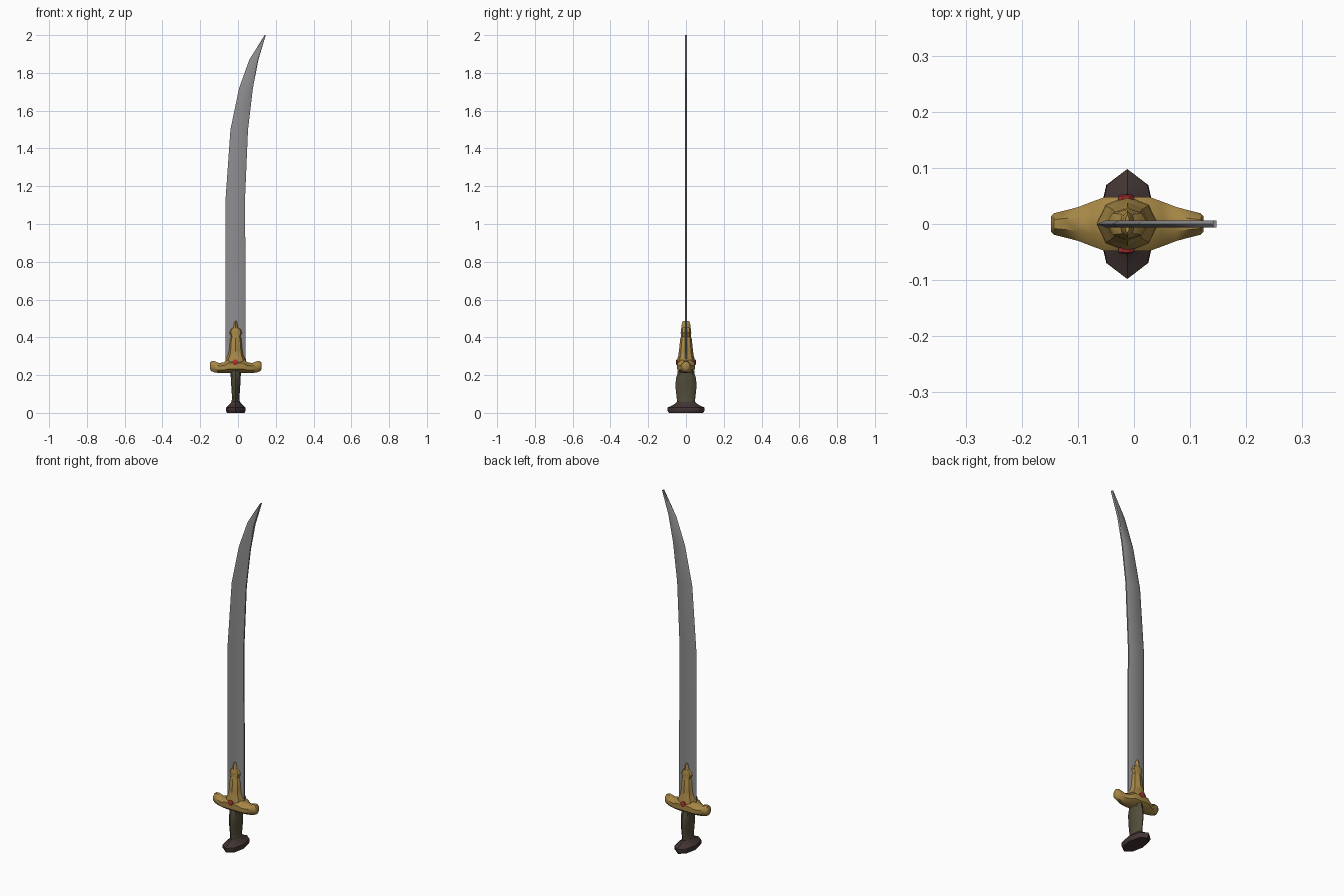
import bpy, bmesh, math

if "Cube" in bpy.data.objects:
    bpy.data.objects.remove(bpy.data.objects["Cube"])

CX = -0.012  # centre line of the hilt


def material(name, rgb):
    m = bpy.data.materials.new(name)
    m.diffuse_color = (*rgb, 1)
    m.use_nodes = True
    m.node_tree.nodes["Principled BSDF"].inputs["Base Color"].default_value = m.diffuse_color
    return m


steel = material("steel grey", (0.27, 0.27, 0.28))
gold = material("old gold", (0.38, 0.24, 0.06))
olive = material("dark olive leather", (0.085, 0.075, 0.043))
brown = material("dark brown wood", (0.055, 0.036, 0.034))
red = material("red gem", (0.42, 0.03, 0.03))


def loft(name, rings, mat, angle=40):
    """Skin a list of equal-length point rings and cap both ends."""
    bm = bmesh.new()
    vs = [[bm.verts.new(p) for p in ring] for ring in rings]
    n = len(vs[0])
    for a, b in zip(vs, vs[1:]):
        for i in range(n):
            j = (i + 1) % n
            bm.faces.new((a[i], a[j], b[j], b[i]))
    bm.faces.new(vs[0][::-1])
    bm.faces.new(vs[-1])
    bmesh.ops.recalc_face_normals(bm, faces=bm.faces)
    me = bpy.data.meshes.new(name)
    bm.to_mesh(me)
    bm.free()
    ob = bpy.data.objects.new(name, me)
    bpy.context.collection.objects.link(ob)
    me.materials.append(mat)
    bpy.ops.object.select_all(action='DESELECT')
    ob.select_set(True)
    bpy.context.view_layer.objects.active = ob
    bpy.ops.object.shade_smooth_by_angle(angle=math.radians(angle))
    return ob


def octagon(a, b, turned=False):
    """Eight points with half extents a, b; turned puts flats on the axes."""
    off = math.pi / 8 if turned else 0
    k = 1 / math.cos(off)
    return [(a * k * math.cos(off + i * math.pi / 4),
             b * k * math.sin(off + i * math.pi / 4)) for i in range(8)]


def upright(name, profile, mat, turned=False, angle=40):
    """Stack of octagons from rows of z, half x, half y."""
    return loft(name, [[(CX + x, y, z) for x, y in octagon(hx, hy, turned)]
                       for z, hx, hy in profile], mat, angle)


# Curved blade: rows of z, left cutting edge x, right spine x
blade_rows = [(0.27, -0.065, 0.040), (0.70, -0.066, 0.040),
              (1.13, -0.066, 0.037), (1.50, -0.040, 0.053),
              (1.72, 0.006, 0.079), (1.87, 0.060, 0.108),
              (2.00, 0.141, 0.147)]
T = 0.0065
rings = []
for z, l, r in blade_rows:
    w = r - l
    rings.append([(l, 0, z), (l + 0.16 * w, -T, z), (r - 0.05 * w, -T, z),
                  (r, -T * 0.6, z), (r, T * 0.6, z),
                  (r - 0.05 * w, T, z), (l + 0.16 * w, T, z)])
loft("blade", rings, steel)

# Crossguard arms: rows of x offset, bottom z, top z, half y
half = [(0.136, 0.231, 0.264, 0.014), (0.131, 0.222, 0.273, 0.019),
        (0.115, 0.215, 0.275, 0.023), (0.088, 0.211, 0.264, 0.030),
        (0.062, 0.210, 0.268, 0.040), (0.040, 0.210, 0.285, 0.048)]
rows = [(-x, *r) for x, *r in half] + half[::-1]
loft("crossguard",
     [[(CX + x, y, (lo + hi) / 2 + z)
       for y, z in octagon(hy, (hi - lo) / 2, True)]
      for x, lo, hi, hy in rows], gold)

# Upright collar with finial that clasps the blade root
upright("blade_collar", [(0.225, 0.050, 0.040), (0.26, 0.055, 0.050),
                         (0.285, 0.054, 0.046), (0.305, 0.043, 0.040),
                         (0.33, 0.038, 0.037), (0.395, 0.032, 0.030),
                         (0.402, 0.026, 0.027), (0.425, 0.037, 0.028),
                         (0.442, 0.029, 0.026), (0.452, 0.013, 0.024),
                         (0.475, 0.009, 0.022), (0.486, 0.004, 0.016)], gold)

# Grip
upright("grip", [(0.045, 0.022, 0.046), (0.07, 0.021, 0.047),
                 (0.075, 0.019, 0.049), (0.13, 0.023, 0.055),
                 (0.18, 0.026, 0.054), (0.205, 0.027, 0.046),
                 (0.225, 0.026, 0.044)], olive)

# Flared pommel
upright("pommel", [(0.0, 0.046, 0.090), (0.012, 0.053, 0.098),
                   (0.028, 0.051, 0.098), (0.04, 0.038, 0.072),
                   (0.05, 0.028, 0.056), (0.06, 0.022, 0.046)],
        brown, angle=35)

# Round gems on both faces of the guard
for side, label in ((-1, "front_gem"), (1, "back_gem")):
    loft(label, [[(CX - 0.002 + x, side * y, 0.268 + z)
                  for x, z in octagon(r, r, True)]
                 for y, r in ((0.040, 0.014), (0.050, 0.014),
                              (0.053, 0.008))], red)
